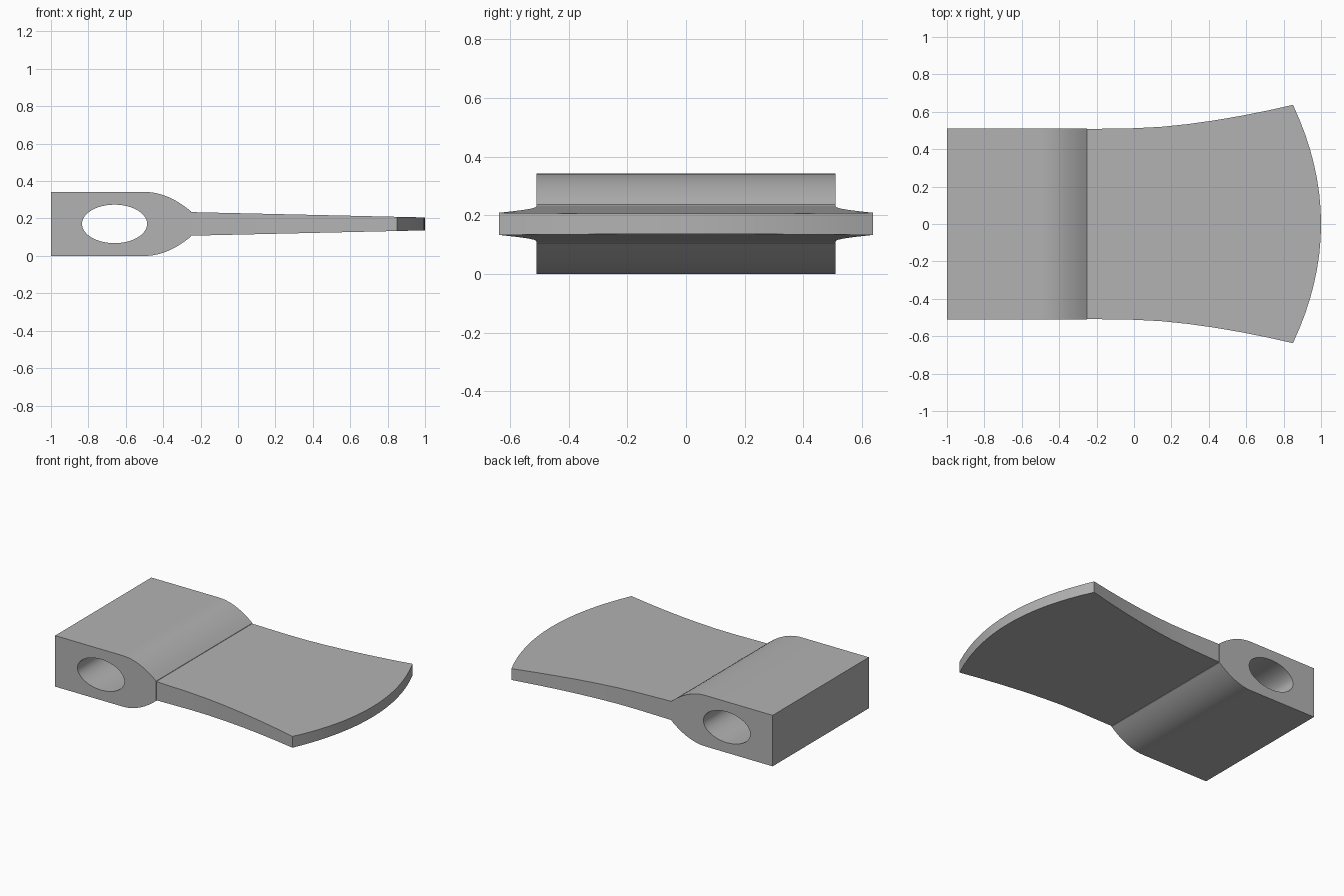
import bpy, bmesh, math

cube = bpy.data.objects.get("Cube")
if cube:
    bpy.data.objects.remove(cube, do_unlink=True)

MID = 0.171          # height of the symmetry plane
HEAD_HALF = 0.51     # half width of the head along y

steel = bpy.data.materials.new("grey_steel")
steel.use_nodes = True
colour = (0.45, 0.45, 0.45, 1)
steel.diffuse_color = colour
steel.node_tree.nodes["Principled BSDF"].inputs["Base Color"].default_value = colour


def prism(name, lower, upper):
    """Solid between two matching outlines."""
    bm = bmesh.new()
    a = [bm.verts.new(p) for p in lower]
    b = [bm.verts.new(p) for p in upper]
    bm.faces.new(a)
    bm.faces.new(b)
    for i in range(len(a)):
        j = (i + 1) % len(a)
        bm.faces.new((a[i], a[j], b[j], b[i]))
    bmesh.ops.recalc_face_normals(bm, faces=bm.faces)
    mesh = bpy.data.meshes.new(name)
    bm.to_mesh(mesh)
    bm.free()
    mesh.materials.append(steel)
    obj = bpy.data.objects.new(name, mesh)
    bpy.context.collection.objects.link(obj)
    return obj


def along_y(name, outline, half):
    return prism(name, [(x, -half, z) for x, z in outline],
                 [(x, half, z) for x, z in outline])


def activate(obj):
    bpy.ops.object.select_all(action='DESELECT')
    obj.select_set(True)
    bpy.context.view_layer.objects.active = obj


# Head: flat block whose cheeks curve in towards the blade
steps = 12
cheek = [(-0.5 + 0.25 * i / steps, 0.171 - 0.105 * (i / steps) ** 2)
         for i in range(steps + 1)]
top = [(-1, 0.171)] + cheek
outline = [(x, MID + h) for x, h in top] + [(x, MID - h) for x, h in reversed(top)]
head = along_y("axe_head", outline, HEAD_HALF)

# Oval eye for the handle, cut right through the head
turns = [2 * math.pi * i / 48 for i in range(48)]
cutter = along_y("eye_cutter", [(-0.66 + 0.174 * math.cos(t), MID + 0.103 * math.sin(t))
                                for t in turns], 0.8)
cutter.hide_render = True
cut = head.modifiers.new("eye", 'BOOLEAN')
cut.object = cutter
cut.solver = 'EXACT'
activate(head)
bpy.ops.object.modifier_apply(modifier=cut.name)
bpy.data.objects.remove(cutter, do_unlink=True)

# Blade: flared sides, rounded cutting edge, thinning towards the edge
side = [(-0.3, 0.507), (-0.25, 0.508)]
side += [(0.85 * i / 6, 0.512 + 0.125 * (i / 6) ** 1.6) for i in range(7)]
edge = []
for i in range(1, 8):
    y = 0.637 * (1 - i / 8)
    edge.append((1 - 0.15 * (y / 0.637) ** 2, y))
half = side + edge
plan = half + [(1, 0)] + [(x, -y) for x, y in reversed(half)]


def thickness(x):
    return 0.063 - 0.0285 * (x + 0.25) / 1.25


blade = prism("axe_blade", [(x, y, MID - thickness(x)) for x, y in plan],
              [(x, y, MID + thickness(x)) for x, y in plan])

for part in (head, blade):
    activate(part)
    bpy.ops.object.shade_smooth_by_angle(angle=math.radians(25))
